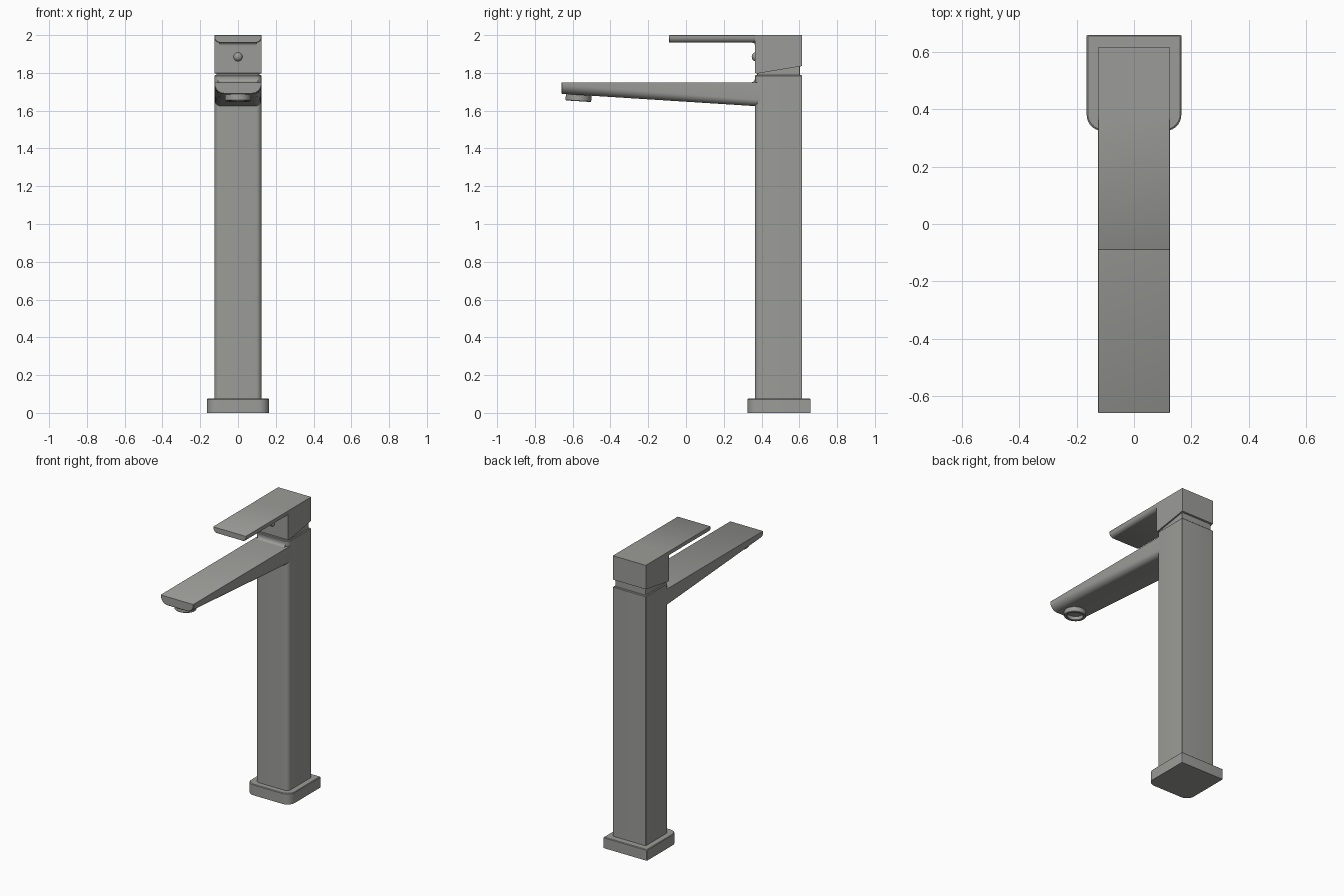
import bpy, bmesh
from math import sin, cos, pi, radians, atan2
from mathutils import Vector, Matrix

cube = bpy.data.objects.get("Cube")
if cube:
    bpy.data.objects.remove(cube, do_unlink=True)

metal = bpy.data.materials.new("brushed grey metal")
metal.use_nodes = True
GREY = (0.33, 0.33, 0.315, 1)
metal.diffuse_color = GREY
metal.node_tree.nodes["Principled BSDF"].inputs["Base Color"].default_value = GREY

HALF, FRONT, BACK = 0.125, 0.365, 0.615   # column half width, front and back


def finish(name, bm, angle=35):
    bmesh.ops.recalc_face_normals(bm, faces=bm.faces)
    mesh = bpy.data.meshes.new(name)
    bm.to_mesh(mesh)
    bm.free()
    mesh.materials.append(metal)
    ob = bpy.data.objects.new(name, mesh)
    bpy.context.collection.objects.link(ob)
    bpy.ops.object.select_all(action="DESELECT")
    ob.select_set(True)
    bpy.context.view_layer.objects.active = ob
    bpy.ops.object.shade_smooth_by_angle(angle=radians(angle))
    return ob


def outline(half, low, high, r_low, r_high, steps=8):
    """Rectangle outline with separate radii for its low and high corners."""
    pts = []
    corners = ((1, 1, r_high), (-1, 1, r_high), (-1, -1, r_low), (1, -1, r_low))
    for i, (sx, sv, r) in enumerate(corners):
        cx, cv = sx * (half - r), (high - r if sv > 0 else low + r)
        for k in range(steps + 1):
            a = pi / 2 * (i + k / steps)
            pts.append((cx + r * cos(a), cv + r * sin(a)))
    return pts


def loft(name, sections):
    """Skin matching rings of points and cap both ends."""
    bm = bmesh.new()
    rings = [[bm.verts.new(p) for p in s] for s in sections]
    n = len(rings[0])
    for a, b in zip(rings, rings[1:]):
        for i in range(n):
            j = (i + 1) % n
            bm.faces.new((a[i], a[j], b[j], b[i]))
    bm.faces.new(rings[0])
    bm.faces.new(rings[-1])
    bmesh.ops.remove_doubles(bm, verts=bm.verts, dist=1e-5)
    return finish(name, bm)


def upright(name, half, front, back, r, z_low, z_high, edge=0.004):
    """Vertical block with rounded front corners and a slim top chamfer."""
    def ring(inset, z):
        return [(x, y, z) for x, y in outline(
            half - inset, front + inset, back - inset, r, 0.004)]
    return loft(name, [ring(0, z_low), ring(0, z_high - edge), ring(edge, z_high)])


def crosswise(name, profile, half):
    """Extrude a side profile of (y, z) points across the width."""
    return loft(name, [[(x, y, z) for y, z in profile] for x in (-half, half)])


def along_y(name, stations):
    """Bar through stations of y, half width, low z, high z, lower radius."""
    return loft(name, [[(x, y, z) for x, z in outline(h, lo, hi, r, 0.002)]
                       for y, h, lo, hi, r in stations])


def fillet(name, z, direction, half, r=0.02):
    """Concave blend against the front face."""
    arc = [(FRONT - r + r * sin(a), z + direction * (r - r * cos(a)))
           for a in (pi / 2 * k / 6 for k in range(7))]
    back = FRONT + 0.02
    crosswise(name, arc + [(back, z + direction * r), (back, z)], half)


# Foot and column
upright("base_plate", 0.165, 0.325, 0.66, 0.055, 0, 0.075)
upright("column", HALF, FRONT, BACK, 0.03, 0.06, 1.788)

# Spout: deepens and gets squarer toward the column
along_y("spout", [(-0.66, HALF - 0.003, 1.692, 1.748, 0.05),
                  (-0.657, HALF, 1.689, 1.75, 0.05),
                  (FRONT + 0.035, HALF, 1.622, 1.75, 0.035)])
fillet("spout_blend", 1.75, 1, HALF - 0.02)

# Hollow outlet ring, square to the sloping underside
bm = bmesh.new()
profile = [(0.068, 0.05), (0.068, 0.003), (0.065, 0), (0.053, 0),
           (0.05, 0.003), (0.05, 0.025), (0, 0.025)]
verts = [bm.verts.new((r, 0, z)) for r, z in profile]
edges = [bm.edges.new(pair) for pair in zip(verts, verts[1:])]
bmesh.ops.spin(bm, geom=verts + edges, cent=(0, 0, 0), axis=(0, 0, 1),
               angle=2 * pi, steps=40)
bmesh.ops.remove_doubles(bm, verts=bm.verts, dist=1e-5)
tilt = Matrix.Rotation(-atan2(0.067, 1.06), 4, "X")
bm.transform(Matrix.Translation(Vector((0, -0.57, 1.65))) @ tilt)
finish("outlet_ring", bm)

# Cartridge neck under the handle
upright("neck", HALF - 0.01, FRONT + 0.01, BACK - 0.012, 0.02, 1.78, 1.85)

# Handle block with sloping underside, and its flat lever
crosswise("handle_block", [(FRONT, 2), (BACK, 2), (BACK, 1.836),
                           (FRONT + 0.01, 1.796), (FRONT, 1.8)], HALF)
along_y("lever", [(-0.09, HALF - 0.002, 1.962, 1.998, 0.028),
                  (-0.087, HALF, 1.96, 2, 0.028),
                  (FRONT + 0.01, HALF, 1.96, 2, 0.028)])
fillet("lever_blend", 1.96, -1, HALF - 0.028, 0.015)

# Round temperature marker
bm = bmesh.new()
bmesh.ops.create_uvsphere(bm, u_segments=24, v_segments=14, radius=0.025)
bm.transform(Matrix.Translation(Vector((0, FRONT + 0.008, 1.885))))
finish("marker_button", bm)
